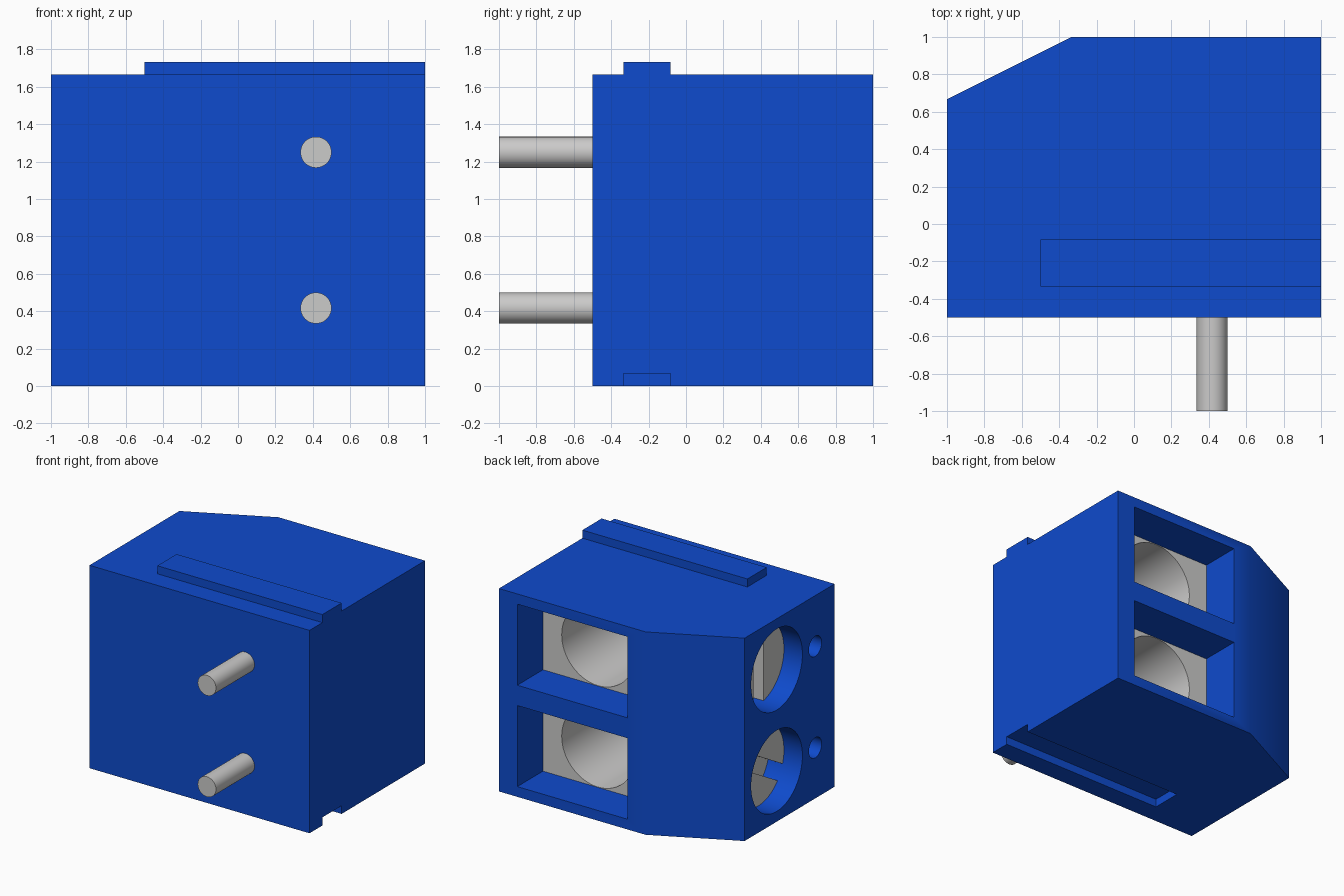
import bpy
import math
from mathutils import Matrix, Vector

cube = bpy.data.objects.get("Cube")
if cube:
    bpy.data.objects.remove(cube, do_unlink=True)


def material(name, rgb, metallic=0.0):
    mat = bpy.data.materials.new(name)
    mat.use_nodes = True
    mat.diffuse_color = (*rgb, 1)
    bsdf = next(n for n in mat.node_tree.nodes if n.type == 'BSDF_PRINCIPLED')
    bsdf.inputs["Base Color"].default_value = (*rgb, 1)
    return mat


BLUE = material("blue plastic", (0.0045, 0.07, 0.61))
GREY = material("grey metal", (0.6, 0.595, 0.59))


def finish(obj, name, mat):
    obj.name = name
    if mat:
        obj.data.materials.append(mat)
    return obj


def box(name, low, high, mat=None):
    low, high = Vector(low), Vector(high)
    bpy.ops.mesh.primitive_cube_add(size=1)
    obj = bpy.context.object
    obj.data.transform(Matrix.Translation((low + high) / 2) @ Matrix.Diagonal((*(high - low), 1)))
    return finish(obj, name, mat)


def rod(name, start, end, radius, mat=None, sides=64):
    start, end = Vector(start), Vector(end)
    axis = end - start
    bpy.ops.mesh.primitive_cylinder_add(vertices=sides, radius=radius, depth=axis.length)
    obj = bpy.context.object
    turn = axis.to_track_quat('Z', 'Y').to_matrix().to_4x4()
    obj.data.transform(Matrix.Translation((start + end) / 2) @ turn)
    return finish(obj, name, mat)


def prism(name, outline, height, mat):
    n = len(outline)
    verts = [(x, y, z) for z in (0, height) for x, y in outline]
    faces = [list(range(n))[::-1], list(range(n, 2 * n))]
    faces += [[i, (i + 1) % n, (i + 1) % n + n, i + n] for i in range(n)]
    mesh = bpy.data.meshes.new(name)
    mesh.from_pydata(verts, [], faces)
    obj = bpy.data.objects.new(name, mesh)
    bpy.context.collection.objects.link(obj)
    return finish(obj, name, mat)


def activate(obj):
    bpy.ops.object.select_all(action='DESELECT')
    obj.select_set(True)
    bpy.context.view_layer.objects.active = obj


def cut(target, cutter):
    cutter.hide_render = True
    mod = target.modifiers.new("cut", 'BOOLEAN')
    mod.operation = 'DIFFERENCE'
    mod.solver = 'EXACT'
    mod.object = cutter
    activate(target)
    bpy.ops.object.modifier_apply(modifier=mod.name)
    bpy.data.objects.remove(cutter, do_unlink=True)


def smooth(obj):
    activate(obj)
    bpy.ops.object.shade_smooth_by_angle(angle=math.radians(30))


# Housing with one slanted corner and a groove underneath
TOP = 1.667
R = 0.333
housing = prism("housing", [(-1, -0.5), (1, -0.5), (1, 1), (-0.333, 1), (-1, 0.667)], TOP, BLUE)
cut(housing, box("groove_cutter", (-0.5, -0.333, -0.1), (1.1, -0.083, 0.067)))

# Interlocking rail on top
box("top_rail", (-0.5, -0.333, TOP - 0.01), (1, -0.083, 1.733), BLUE)

# Two terminals: wire opening, screw well, test hole, clamp, screw, pin
for label, z, angle in (("lower", 0.417, 30), ("upper", 1.25, 90)):
    cut(housing, box("opening_cutter", (-0.167, -0.3, z - R), (0.833, 1.1, z + R)))
    cut(housing, rod("well_cutter", (-1.1, 0.25, z), (-0.17, 0.25, z), R))
    cut(housing, rod("test_hole_cutter", (-1.1, -0.25, z), (-0.5, -0.25, z), 0.083))

    # Clamp block with a round wire bore
    clamp = box(label + "_clamp", (-0.167, -0.3, z - R), (0.833, 0.667, z + R), GREY)
    cut(clamp, rod("bore_cutter", (0.333, -0.25, z), (0.333, 0.8, z), R - 0.003))
    smooth(clamp)

    # Screw with a turned driver slot
    screw = rod(label + "_screw", (-0.833, 0.25, z), (-0.17, 0.25, z), R - 0.001, GREY)
    slot = box("slot_cutter", (-0.95, -0.5, -0.065), (-0.7, 0.5, 0.065))
    slot.data.transform(Matrix.Translation((0, 0.25, z)) @ Matrix.Rotation(math.radians(angle), 4, 'X'))
    cut(screw, slot)
    smooth(screw)

    # Solder pin
    smooth(rod(label + "_pin", (0.417, -1, z), (0.417, -0.45, z), 0.083, GREY))

smooth(housing)
